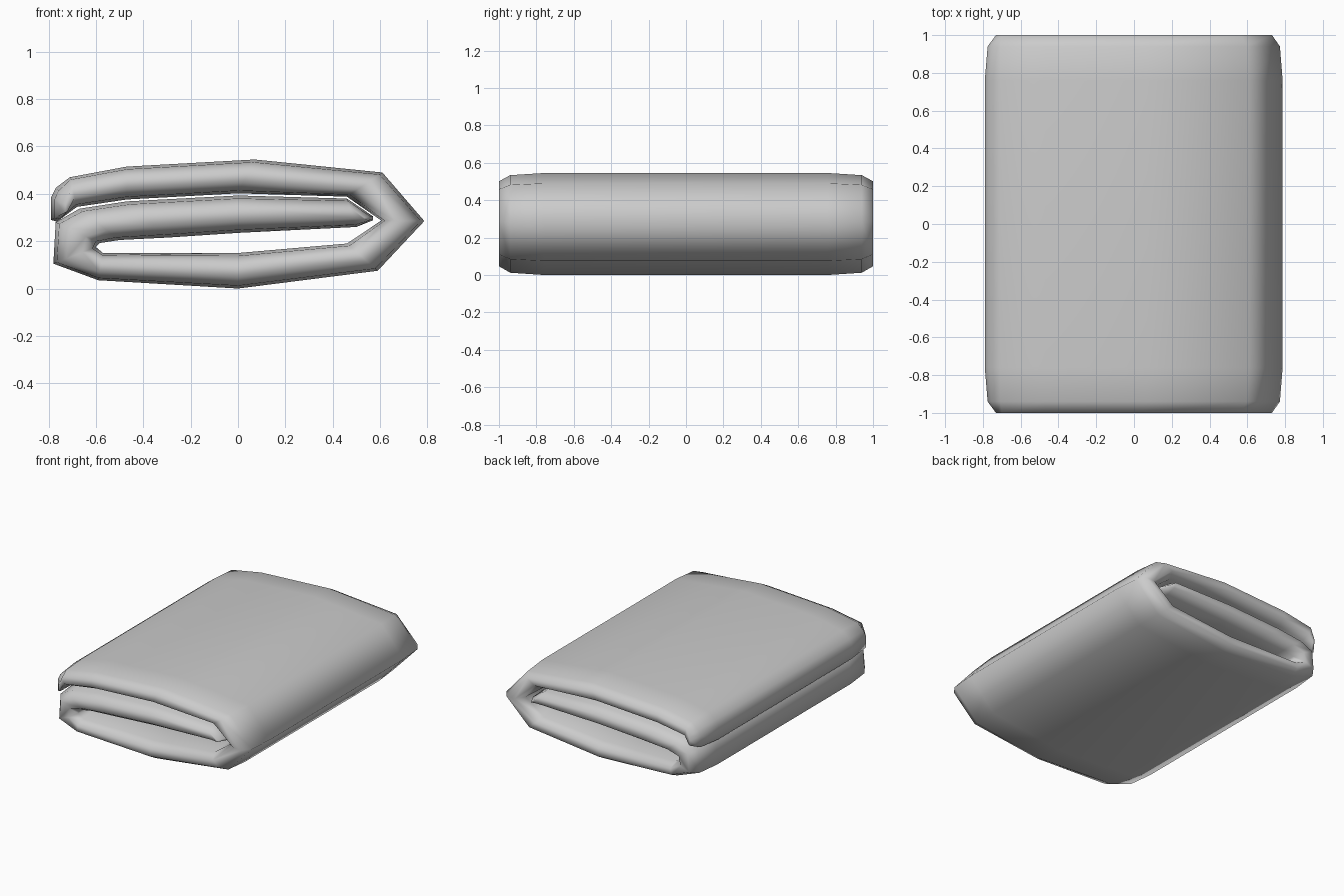
import bpy, bmesh
from mathutils import Vector

if "Cube" in bpy.data.objects:
    bpy.data.objects.remove(bpy.data.objects["Cube"])

# Folded sheet section as (outer x, z, inner x, z) pairs, from the top-left
# free edge round both folds to the tucked-in tip
SECTION = [
    (-0.79, 0.385, -0.79, 0.29),
    (-0.77, 0.425, -0.765, 0.282),
    (-0.71, 0.47, -0.68, 0.345),
    (-0.47, 0.515, -0.47, 0.376),
    (0.07, 0.545, 0.0, 0.402),
    (0.61, 0.49, 0.46, 0.388),
    (0.787, 0.285, 0.605, 0.287),
    (0.59, 0.075, 0.46, 0.19),
    (0.0, 0.0, 0.0, 0.15),
    (-0.59, 0.035, -0.57, 0.15),
    (-0.78, 0.105, -0.60, 0.175),
    (-0.77, 0.28, -0.585, 0.192),
    (-0.67, 0.337, -0.50, 0.205),
    (-0.47, 0.368, -0.30, 0.215),
    (0.0, 0.393, 0.0, 0.235),
    (0.46, 0.38, 0.50, 0.26),
    (0.57, 0.305, 0.57, 0.288),
]
# Section stations along the length: (y, how far the thickness pinches in)
STATIONS = [(-1, 0.31), (-0.94, 0.08), (-0.76, 0), (0.76, 0), (0.94, 0.08), (1, 0.31)]


def ring(bm, y, pinch):
    """Closed loop of vertices: outer side forward, inner side back."""
    outer, inner = [], []
    last = len(SECTION) - 1
    for i, (ox, oz, ix, iz) in enumerate(SECTION):
        a, b = Vector((ox, y, oz)), Vector((ix, y, iz))
        a, b = a.lerp(b, pinch), b.lerp(a, pinch)
        # Free edges also draw back along the sheet
        shift = {0: 0.19, 1: 0.15, last: -0.12}.get(i, 0) * pinch
        a.x += shift
        b.x += shift
        outer.append(bm.verts.new(a))
        inner.append(bm.verts.new(b))
    return outer + inner[::-1]


# Folded towel
bm = bmesh.new()
rings = [ring(bm, y, p) for y, p in STATIONS]
n = len(rings[0])
for r0, r1 in zip(rings, rings[1:]):
    for i in range(n):
        j = (i + 1) % n
        bm.faces.new((r0[i], r0[j], r1[j], r1[i]))

# End strips closing the sheet thickness
for r in (rings[0], rings[-1]):
    for i in range(len(SECTION) - 1):
        bm.faces.new((r[i], r[i + 1], r[n - 2 - i], r[n - 1 - i]))

bmesh.ops.recalc_face_normals(bm, faces=bm.faces)
for f in bm.faces:
    f.smooth = True
mesh = bpy.data.meshes.new("folded_towel")
bm.to_mesh(mesh)
bm.free()
towel = bpy.data.objects.new("folded_towel", mesh)
bpy.context.collection.objects.link(towel)
